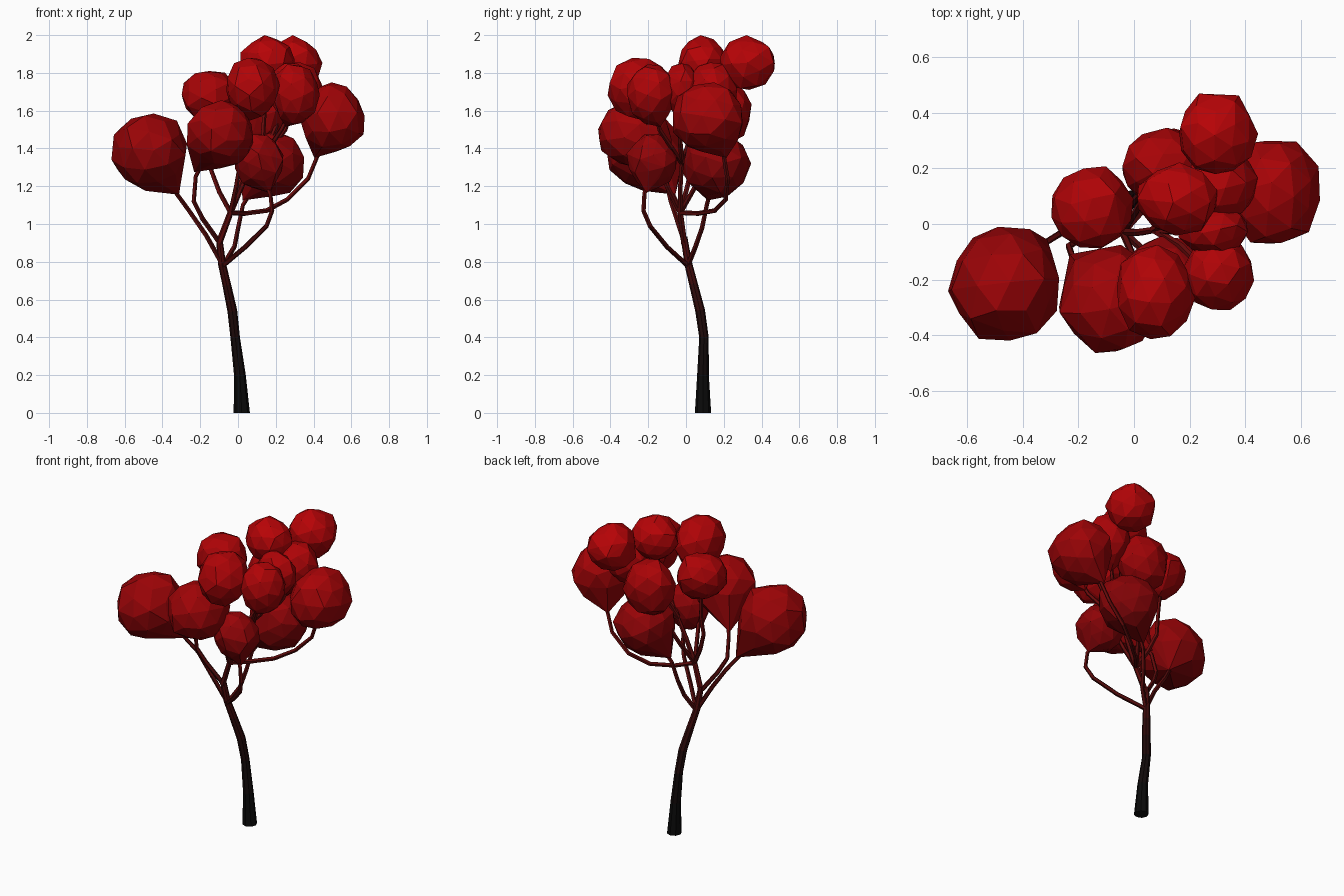
import bpy, bmesh, random
from mathutils import Vector, Euler

random.seed(11)

def material(name, rgb):
    m = bpy.data.materials.new(name)
    m.diffuse_color = (*rgb, 1)
    return m

# leaves brighten with height; bark fades from black at the root to dark red
LEAF = [material(f"leaf_red_{i}", (0.19 + 0.04 * i, 0.001, 0.002)) for i in range(8)]
BARK = [material(f"bark_{i}", (0.003 + 0.13 * (i / 7) ** 2, 0.003, 0.003)) for i in range(8)]

def finish(name, bm, mats, z0, z1):
    """Shade faces by height band and make the object."""
    bmesh.ops.recalc_face_normals(bm, faces=bm.faces)
    for f in bm.faces:
        t = (f.calc_center_median().z - z0) / (z1 - z0)
        f.material_index = max(0, min(7, int(t * 8)))
    me = bpy.data.meshes.new(name)
    bm.to_mesh(me)
    bm.free()
    for m in mats:
        me.materials.append(m)
    ob = bpy.data.objects.new(name, me)
    bpy.context.collection.objects.link(ob)
    return ob

def tube(name, pts, radii, sides=6):
    """Tapered low-poly limb through the given points."""
    pts = [Vector(p) for p in pts]
    bm = bmesh.new()
    rings = []
    for i, p in enumerate(pts):
        d = pts[min(i + 1, len(pts) - 1)] - pts[max(i - 1, 0)]
        if p.z < 0.01:
            d = Vector((0, 0, 1))
        q = Vector((0, 0, 1)).rotation_difference(d)
        t = i / (len(pts) - 1)
        r = radii[i] if len(radii) == len(pts) else radii[0] + (radii[1] - radii[0]) * t
        ring = []
        for k in range(sides):
            v = Euler((0, 0, 6.28319 * k / sides)).to_matrix() @ Vector((r, 0, 0))
            ring.append(bm.verts.new(p + q @ v))
        rings.append(ring)
    for a, b in zip(rings, rings[1:]):
        for k in range(sides):
            n = (k + 1) % sides
            bm.faces.new((a[k], a[n], b[n], b[k]))
    bm.faces.new(rings[0])
    bm.faces.new(rings[-1])
    return finish(name, bm, BARK, 0, 1.3)

def leaf_clump(name, centre, half, tip=None):
    """Faceted convex clump filling a box, drawn out to its stem tip."""
    c, h = Vector(centre), Vector(half)
    bm = bmesh.new()
    bmesh.ops.create_icosphere(bm, subdivisions=2, radius=1)
    rot = Euler([random.uniform(0, 6) for _ in range(3)]).to_matrix()
    # body sits away from the tip, giving a blunt teardrop
    shift, size = Vector((0, 0, 0)), 1.0
    if tip:
        shift, size = (c - Vector(tip)).normalized() * 0.05, 0.96
    pts = []
    for v in bm.verts:
        d = rot @ v.co * random.uniform(0.92, 1.05) * size + shift
        pts.append(Vector([d[i] * h[i] for i in range(3)]))
    if tip:
        pts.append(Vector(tip) - c)
    bm.clear()
    lo = [min(p[i] for p in pts) for i in range(3)]
    hi = [max(p[i] for p in pts) for i in range(3)]
    for p in pts:
        bm.verts.new(c + Vector([((p[i] - lo[i]) / (hi[i] - lo[i]) * 2 - 1) * h[i] for i in range(3)]))
    bmesh.ops.convex_hull(bm, input=bm.verts)
    bmesh.ops.delete(bm, geom=[v for v in bm.verts if not v.link_faces], context='VERTS')
    return finish(name, bm, LEAF, 1.1, 2.0)

# trunk
tube("trunk", [(0.02, 0.09, 0), (0.01, 0.09, 0.2), (-0.015, 0.095, 0.4), (-0.03, 0.075, 0.54),
               (-0.06, 0.04, 0.68), (-0.085, 0.012, 0.79), (-0.10, -0.01, 0.93)],
     [0.043, 0.031, 0.025, 0.026, 0.023, 0.021, 0.017], 8)
tube("upper_trunk", [(-0.10, -0.01, 0.90), (-0.04, -0.03, 1.06), (0.02, -0.03, 1.2), (0.08, -0.02, 1.34)],
     [0.018, 0.016, 0.014, 0.012])

# branches: each ends inside its leaf clump
F1, F2, F3, F4 = (-0.08, 0.01, 0.78), (-0.105, -0.01, 0.91), (-0.04, -0.03, 1.06), (0.07, -0.02, 1.32)
branches = {
    "left": [F1, (-0.17, -0.02, 0.94), (-0.26, -0.03, 1.07), (-0.34, -0.08, 1.18), (-0.4, -0.15, 1.28)],
    "low_front": [F1, (0.04, -0.10, 0.88), (0.15, -0.19, 0.99), (0.18, -0.225, 1.07), (0.17, -0.22, 1.16), (0.13, -0.2, 1.25)],
    "low_back": [F1, (-0.02, 0.05, 0.88), (0.0, 0.085, 0.98), (0.025, 0.11, 1.1), (0.1, 0.14, 1.22)],
    "front_left": [F2, (-0.19, -0.05, 1.03), (-0.235, -0.08, 1.12), (-0.225, -0.11, 1.25), (-0.17, -0.17, 1.36)],
    "right": [F3, (0.04, 0.06, 1.055), (0.15, 0.15, 1.07), (0.26, 0.21, 1.13), (0.37, 0.22, 1.24), (0.42, 0.2, 1.36), (0.46, 0.16, 1.46)],
    "upper_left": [F3, (-0.1, 0.0, 1.17), (-0.145, 0.03, 1.29), (-0.14, 0.05, 1.42), (-0.15, 0.06, 1.58)],
    "upper_front": [F3, (-0.01, -0.1, 1.2), (0.02, -0.18, 1.38), (0.06, -0.22, 1.6)],
    "back": [F3, (0.01, 0.05, 1.2), (0.05, 0.12, 1.34), (0.08, 0.18, 1.48)],
    "top": [F4, (0.13, 0.02, 1.45), (0.14, 0.05, 1.6), (0.16, 0.08, 1.78)],
    "top_back": [F4, (0.16, 0.06, 1.42), (0.23, 0.17, 1.58), (0.3, 0.29, 1.78)],
    "inner_front": [F4, (0.17, -0.08, 1.41), (0.23, -0.14, 1.5), (0.29, -0.17, 1.62)],
    "inner_right": [F4, (0.18, -0.03, 1.43), (0.24, -0.03, 1.52), (0.28, -0.03, 1.65)],
    "inner_back": [F4, (0.18, 0.05, 1.4), (0.25, 0.1, 1.5), (0.29, 0.13, 1.62)],
}
for name, pts in branches.items():
    tube(name + "_branch", pts, (0.014, 0.011), 5)

# leaf clumps: centre, half extents, stem tip
clumps = {
    "left": ((-0.47, -0.215, 1.37), (0.20, 0.205, 0.215), (-0.33, -0.07, 1.155)),
    "low_front": ((0.11, -0.18, 1.32), (0.13, 0.135, 0.155), (0.16, -0.21, 1.165)),
    "low_back": ((0.178, 0.163, 1.305), (0.172, 0.182, 0.18), (0.04, 0.12, 1.12)),
    "front_left": ((-0.095, -0.27, 1.465), (0.175, 0.195, 0.19), (-0.22, -0.12, 1.275)),
    "right": ((0.50, 0.115, 1.55), (0.17, 0.185, 0.20), (0.41, 0.2, 1.35)),
    "upper_left": ((-0.15, 0.06, 1.665), (0.148, 0.148, 0.145), (-0.14, 0.05, 1.52)),
    "upper_front": ((0.08, -0.245, 1.71), (0.142, 0.17, 0.17), (0.05, -0.2, 1.54)),
    "back": ((0.115, 0.21, 1.59), (0.157, 0.137, 0.18), (0.08, 0.15, 1.41)),
    "top": ((0.157, 0.09, 1.86), (0.145, 0.132, 0.14), None),
    "top_back": ((0.305, 0.325, 1.855), (0.142, 0.145, 0.145), None),
    "inner_front": ((0.305, -0.18, 1.68), (0.128, 0.13, 0.165), (0.26, -0.14, 1.515)),
    "inner_right": ((0.285, -0.02, 1.70), (0.125, 0.095, 0.15), (0.26, -0.03, 1.55)),
    "inner_back": ((0.31, 0.14, 1.69), (0.135, 0.13, 0.165), (0.27, 0.11, 1.525)),
}
for name, (c, h, tip) in clumps.items():
    leaf_clump(name + "_leaf_clump", c, h, tip)
